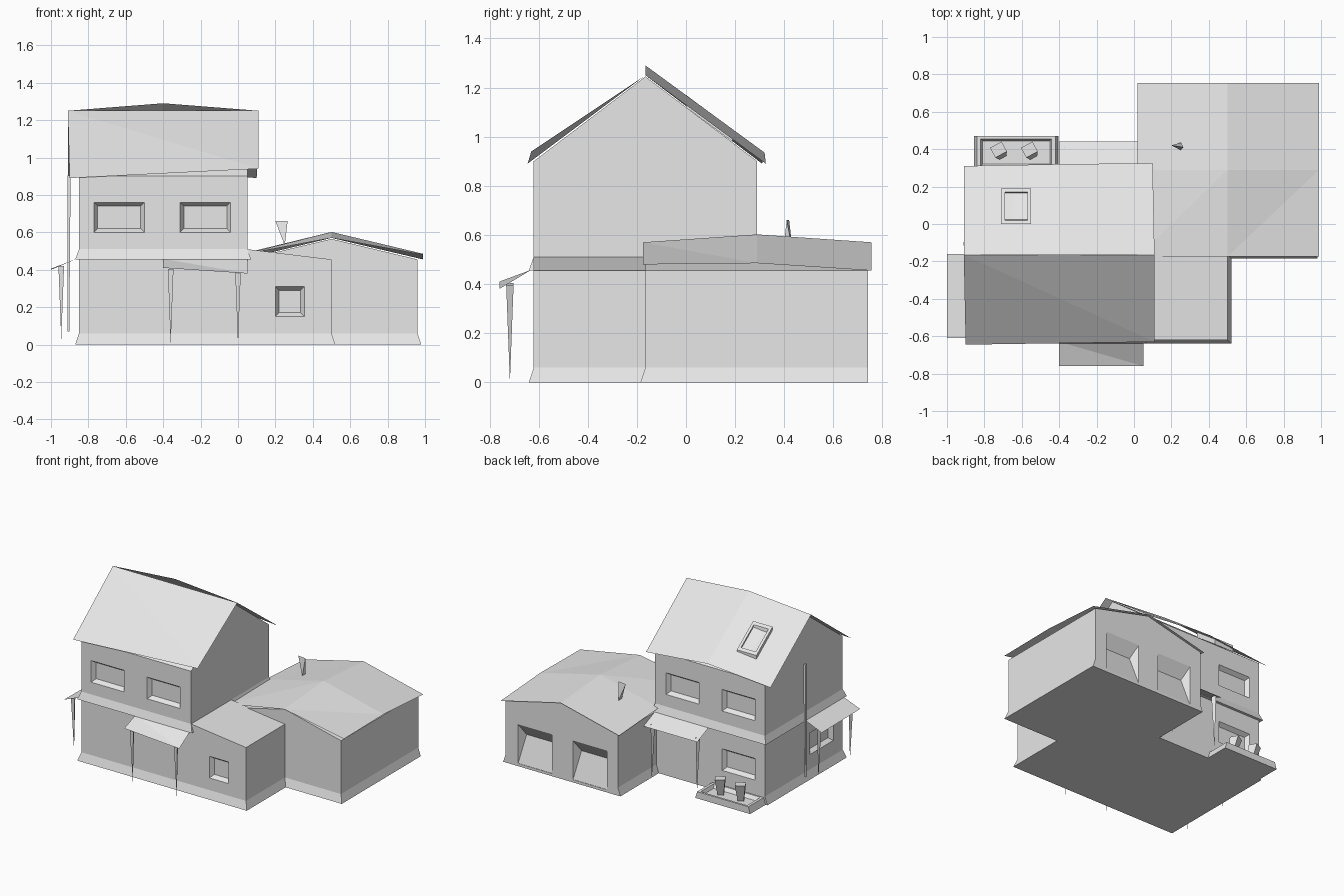
import bpy, bmesh
from mathutils import Matrix

if "Cube" in bpy.data.objects:
    bpy.data.objects.remove(bpy.data.objects["Cube"])

GREY = (0.8, 0.8, 0.8, 1)
mat = bpy.data.materials.new("light grey")
mat.use_nodes = True
mat.diffuse_color = GREY
mat.node_tree.nodes["Principled BSDF"].inputs["Base Color"].default_value = GREY


def make(name, verts, faces, closed=True):
    bm = bmesh.new()
    vs = [bm.verts.new(v) for v in verts]
    for f in faces:
        bm.faces.new([vs[i] for i in f])
    bm.normal_update()
    if closed:
        bmesh.ops.recalc_face_normals(bm, faces=bm.faces)
    else:
        for f in bm.faces:
            if f.normal.z < 0:
                f.normal_flip()
    me = bpy.data.meshes.new(name)
    bm.to_mesh(me)
    bm.free()
    me.materials.append(mat)
    ob = bpy.data.objects.new(name, me)
    bpy.context.collection.objects.link(ob)
    return ob


def rect(x0, x1, y0, y1, z):
    return [(x0, y0, z), (x1, y0, z), (x1, y1, z), (x0, y1, z)]


def loft(name, rings, ridge=None):
    """Join four-cornered rings; cap flat, or with a gable ridge along 'x' or 'y'."""
    verts = [v for r in rings for v in r]
    n = len(rings)
    faces = [(0, 1, 2, 3)]
    for k in range(n - 1):
        a = 4 * k
        faces += [(a + i, a + (i + 1) % 4, a + 4 + (i + 1) % 4, a + 4 + i) for i in range(4)]
    a, b, c, d = (4 * n - 4 + i for i in range(4))
    if ridge:
        axis, pos, z = ridge
        (x0, y0, _), (x1, y1, _) = rings[-1][0], rings[-1][2]
        p, q = 4 * n, 4 * n + 1
        if axis == 'x':
            verts += [(x0, pos, z), (x1, pos, z)]
            faces += [(a, b, q, p), (c, d, p, q), (b, c, q), (d, a, p)]
        else:
            verts += [(pos, y0, z), (pos, y1, z)]
            faces += [(b, c, q, p), (d, a, p, q), (a, b, p), (c, d, q)]
    else:
        faces.append((a, b, c, d))
    return make(name, verts, faces)


def walls(name, x0, x1, y0, y1, top, ridge=None):
    """Wall block with a flared plinth on the sides and front."""
    f = 0.02
    return loft(name, [rect(x0 - f, x1 + f, y0 - f, y1, 0),
                       rect(x0, x1, y0, y1, 0.06), rect(x0, x1, y0, y1, top)], ridge)


def recess(wall, side, at, u0, u1, z0, z1, depth=0.03, inset=0.02, low=None):
    """Cut a bevelled opening; side is the outward direction of the wall."""
    axis, s = side

    def pt(u, out, z):
        return (u, at + s * out, z) if axis == 'y' else (at + s * out, u, z)

    def ring(out, g, zb, zt):
        return [pt(u0 + g, out, zb), pt(u1 - g, out, zb), pt(u1 - g, out, zt), pt(u0 + g, out, zt)]

    if low is None:
        inner = ring(-depth, inset, z0 + inset, z1 - inset)
    else:  # sloping panel that meets the wall again at its foot
        inner = ring(-depth, inset, z0, low)
        for i in (0, 1):
            inner[i] = pt((u0, u1)[i], -0.003, z0)
    cutter = loft("cutter", [ring(0.02, 0, z0, z1), ring(0, 0, z0, z1), inner])
    mod = wall.modifiers.new("opening", 'BOOLEAN')
    mod.operation, mod.object, mod.solver = 'DIFFERENCE', cutter, 'EXACT'
    bpy.context.view_layer.objects.active = wall
    bpy.ops.object.modifier_apply(modifier=mod.name)
    bpy.data.objects.remove(cutter)


FRONT, BACK, LEFT = ('y', -1), ('y', 1), ('x', -1)

# Two-storey house
house = walls("house_walls", -0.85, 0.05, -0.62, 0.29, 0.9, ('x', -0.165, 1.245))
for u in (-0.77, -0.31):
    recess(house, FRONT, -0.62, u, u + 0.27, 0.6, 0.76)
    recess(house, BACK, 0.29, u, u + 0.27, 0.6, 0.76)
recess(house, BACK, 0.29, -0.77, -0.5, 0.16, 0.32)
recess(house, LEFT, -0.85, -0.51, -0.24, 0.17, 0.33)

# Side wing with a gently falling roof
wing = loft("wing_walls", [
    rect(0.03, 0.52, -0.64, -0.15, 0), rect(0.03, 0.5, -0.62, -0.15, 0.06),
    [(0.03, -0.62, 0.512), (0.5, -0.62, 0.455), (0.5, -0.15, 0.455), (0.03, -0.15, 0.512)]])
recess(wing, FRONT, -0.62, 0.2, 0.355, 0.15, 0.31)

# Garage with two sunken doors at the back
garage = walls("garage_walls", 0.04, 0.96, -0.165, 0.74, 0.455, ('y', 0.5, 0.565))
for u in (0.13, 0.58):
    recess(garage, BACK, 0.74, u, u + 0.28, 0.02, 0.31, 0.06, 0.03, low=0.22)

# Ledge between the storeys
loft("storey_ledge", [rect(-0.87, 0.07, -0.64, 0.31, 0.455), rect(-0.85, 0.05, -0.62, 0.29, 0.51)])

# Main roof: straight front slope, back slope bulging at the middle of the ridge
make("house_roof_front",
     [(-0.9, -0.645, 0.89), (0.11, -0.63, 0.94), (0.11, -0.165, 1.25), (-0.91, -0.165, 1.25)],
     [(0, 1, 3), (1, 2, 3)], False)
make("house_roof_back",
     [(-0.91, -0.165, 1.25), (-0.4, -0.165, 1.29), (0.11, -0.165, 1.25),
      (0.1, 0.325, 0.89), (-0.4, 0.32, 0.935), (-0.91, 0.31, 0.89)],
     [(0, 1, 4), (0, 4, 5), (1, 2, 4), (2, 3, 4)], False)

# Garage roof: three cross lines, each eave, ridge, eave
lines = [(-0.175, 0.48, 0.57), (0.29, 0.485, 0.602), (0.755, 0.455, 0.57)]
pts = [p for y, e, r in lines for p in ((0.02, y, e), (0.5, y, r), (0.99, y, e))]
make("garage_roof", pts,
     [t for k in (0, 1, 3, 4) for t in ((k, k + 1, k + 4), (k, k + 4, k + 3))], False)


# Skylight standing on the back slope
def on_slope(x0, x1, y0, y1, lift):
    return [(x, y, 1.272 - 0.74 * (y + 0.165) + lift) for x, y, _ in rect(x0, x1, y0, y1, 0)]


loft("skylight", [on_slope(-0.71, -0.55, 0, 0.19, -0.03), on_slope(-0.71, -0.55, 0, 0.19, 0.02),
                  on_slope(-0.69, -0.57, 0.02, 0.17, 0.02), on_slope(-0.69, -0.57, 0.025, 0.165, 0)])

# Awnings over the doors and the side window
make("front_awning", [(-0.4, -0.76, 0.41), (0.05, -0.76, 0.38), (0.05, -0.63, 0.46), (-0.4, -0.63, 0.458)],
     [(0, 1, 3), (1, 2, 3)], False)
make("left_awning", [(-1, -0.61, 0.405), (-0.86, -0.61, 0.46), (-0.86, -0.16, 0.46), (-1, -0.16, 0.4)],
     [(0, 1, 2), (0, 2, 3)], False)
make("back_awning", [(-0.4, 0.3, 0.46), (0.04, 0.3, 0.46), (0.04, 0.44, 0.4), (-0.4, 0.44, 0.4)],
     [(0, 1, 2, 3)], False)


# Slender posts tapering to a point at the foot
def post(name, x, y, top, foot, w=0.03):
    make(name, [(x - w / 2, y - w / 2, top), (x + w / 2, y - w / 2, top), (x, y + w / 2, top), (x, y, foot)],
         [(0, 1, 2), (0, 1, 3), (1, 2, 3), (2, 0, 3)])


post("front_post_right", -0.36, -0.717, 0.405, 0)
post("front_post_left", 0, -0.717, 0.395, 0)
post("side_post_front", -0.945, -0.57, 0.42, 0.03)
post("side_post_back", -0.945, -0.2, 0.42, 0.03)
post("back_post_left", 0.0, 0.4, 0.415, 0)
post("back_post_right", -0.37, 0.4, 0.415, 0)
loft("drainpipe", [rect(-0.912, -0.902, -0.11, -0.1, 0.07), rect(-0.912, -0.895, -0.115, -0.095, 0.905)])

# Garage vent: a wedge pinched across at the top
make("roof_vent", [(0.2, 0.42, 0.66), (0.265, 0.41, 0.66), (0.25, 0.395, 0.53), (0.25, 0.435, 0.53)],
     [(0, 1, 2), (0, 1, 3), (0, 2, 3), (1, 2, 3)])

# Back terrace as a shallow tray with two tapered seats
loft("terrace", [rect(-0.855, -0.405, 0.28, 0.47, 0), rect(-0.84, -0.42, 0.28, 0.47, 0.05),
                 rect(-0.82, -0.44, 0.3, 0.455, 0.05), rect(-0.81, -0.45, 0.32, 0.445, 0.025)])
for side, x in (("right", -0.715), ("left", -0.55)):
    seat = loft("terrace_seat_" + side, [rect(-0.02, 0.02, -0.03, 0, 0.02),
                                         rect(-0.035, 0.035, -0.01, 0.05, 0.16)])
    seat.matrix_world = Matrix.Translation((x, 0.38, 0)) @ Matrix.Rotation(0.5, 4, 'Z')
